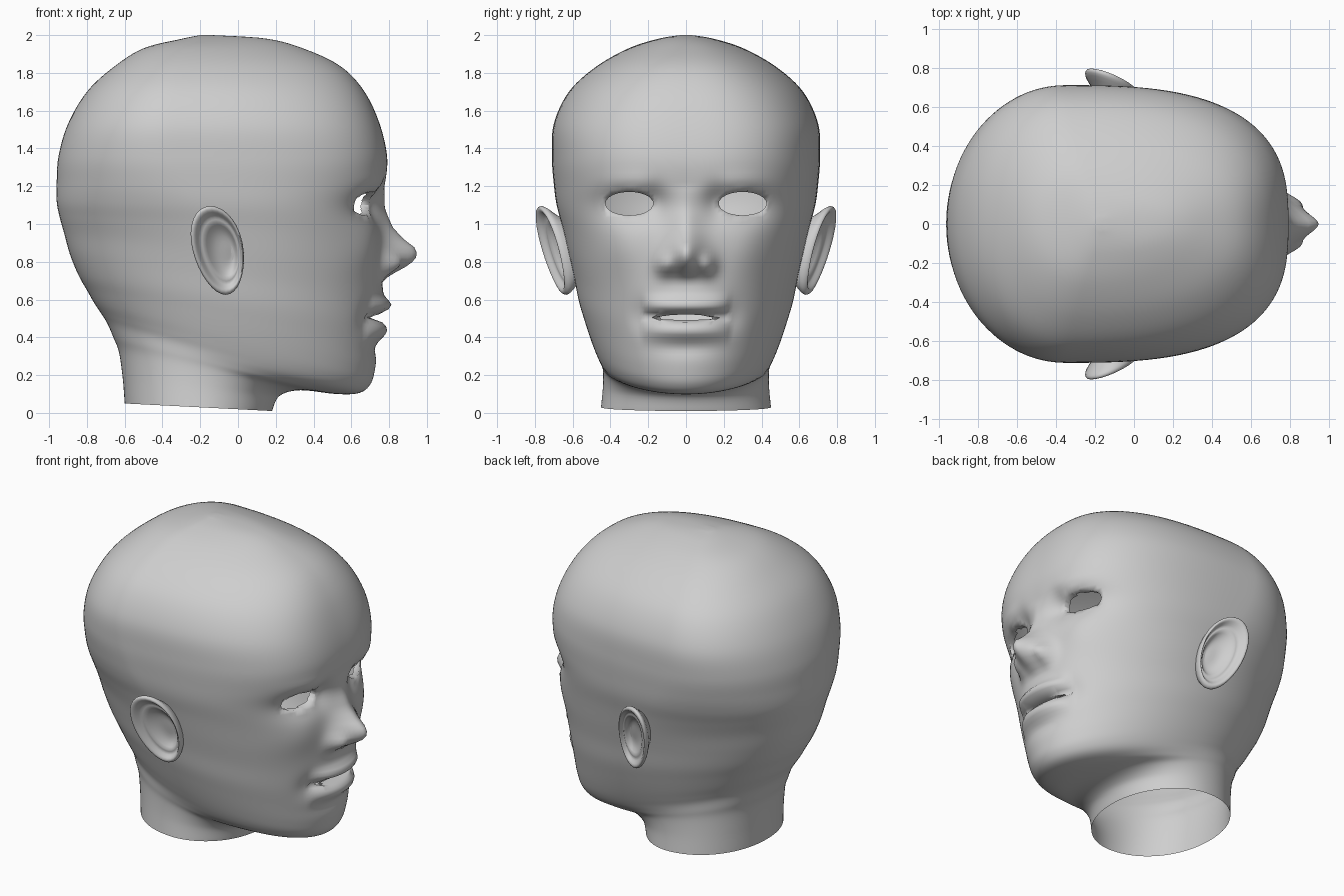
import bpy, bmesh, math

cube = bpy.data.objects.get("Cube")
if cube:
    bpy.data.objects.remove(cube, do_unlink=True)

skin = bpy.data.materials.new("plain grey")
skin.use_nodes = True
GREY = (0.62, 0.62, 0.62, 1)
skin.diffuse_color = GREY
for node in skin.node_tree.nodes:
    if node.type == 'BSDF_PRINCIPLED':
        node.inputs["Base Color"].default_value = GREY


def gauss(value, centre, spread):
    return math.exp(-((value - centre) / spread) ** 2)


def bump(y, z, cy, cz, sy, sz):
    """Soft bump repeated on both sides of the face."""
    return gauss(abs(y), cy, sy) * gauss(z, cz, sz)


def table(points, z):
    """Smoothly interpolated lookup, zero outside the table."""
    for (z0, h0), (z1, h1) in zip(points, points[1:]):
        if z0 <= z <= z1:
            return h0 + (h1 - h0) * (z - z0) / (z1 - z0)
    return 0


def spline(keys, steps):
    """Catmull-Rom interpolation through a list of tuples."""
    out = []
    for i in range(len(keys) - 1):
        a, b = keys[max(i - 1, 0)], keys[i]
        c, d = keys[i + 1], keys[min(i + 2, len(keys) - 1)]
        for k in range(steps):
            t = k / steps
            out.append([q + t * (r - p) / 2
                        + t * t * (2 * p - 5 * q + 4 * r - s) / 2
                        + t ** 3 * (3 * q - p - 3 * r + s) / 2
                        for p, q, r, s in zip(a, b, c, d)])
    return out + [list(keys[-1])]


def loft(bm, rings, flip=False):
    """Skin closed rings and cap the last one."""
    rows = [[bm.verts.new(p) for p in ring] for ring in rings]
    count = len(rows[0])
    for low, high in zip(rows, rows[1:]):
        for j in range(count):
            k = (j + 1) % count
            quad = [low[j], low[k], high[k], high[j]]
            bm.faces.new(quad[::-1] if flip else quad)
    bm.faces.new(rows[-1][::-1] if flip else rows[-1])


def finish(bm, name):
    mesh = bpy.data.meshes.new(name)
    bm.to_mesh(mesh)
    bm.free()
    mesh.materials.append(skin)
    mesh.polygons.foreach_set("use_smooth", [True] * len(mesh.polygons))
    obj = bpy.data.objects.new(name, mesh)
    bpy.context.collection.objects.link(obj)
    return obj


# Tilted head sections: back x, back z, front x, front z, widest x, half width
SECTIONS = [
    (-.60, .05, .18, .01, -.2, .45), (-.61, .18, .22, .09, -.2, .44),
    (-.63, .32, .33, .12, -.18, .44), (-.66, .40, .52, .10, -.15, .45),
    (-.69, .47, .64, .105, -.1, .465), (-.72, .52, .70, .15, -.08, .485),
    (-.76, .58, .725, .23, -.07, .51), (-.80, .65, .74, .35, -.06, .54),
    (-.845, .73, .755, .48, -.06, .57), (-.89, .84, .765, .62, -.08, .595),
    (-.92, .95, .765, .77, -.1, .625), (-.945, 1.04, .76, .93, -.15, .655),
    (-.96, 1.12, .75, 1.08, -.2, .685), (-.96, 1.22, .775, 1.2, -.27, .70),
    (-.95, 1.36, .79, 1.35, -.33, .71), (-.90, 1.53, .75, 1.53, -.35, .70),
    (-.80, 1.7, .67, 1.7, -.33, .62), (-.66, 1.83, .55, 1.83, -.3, .48),
    (-.50, 1.93, .37, 1.92, -.25, .31), (-.30, 1.98, .16, 1.98, -.2, .15),
    (-.20, 2, -.14, 2, -.17, .03)]

# Height of the nose ridge above the face
NOSE = [(.70, 0), (.735, .05), (.76, .10), (.79, .15), (.83, .185), (.87, .18),
        (.92, .115), (.98, .065), (1.08, .03), (1.2, 0)]


def features(y, z):
    """Forward displacement of the face: nose, sockets, lips, cheeks, chin."""
    width = .095 if z < .9 else .095 - .1 * min(z - .9, .25)
    d = table(NOSE, z) * math.exp(-abs(y / width) ** 1.8)
    d += .06 * bump(y, z, .115, .785, .045, .055)        # nostril wings
    d -= .05 * bump(y, z, .3, 1.1, .15, .09)             # eye sockets
    d -= .03 * bump(y, z, .16, 1.12, .06, .09)           # inner eye corners
    d += .015 * bump(y, z, .3, 1.22, .16, .05)           # brows
    d += .02 * bump(y, z, .34, .87, .13, .13)            # cheeks
    d -= .02 * bump(y, z, .24, .51, .06, .08)            # mouth corners
    d -= .015 * bump(y, z, 0, .34, .16, .04)             # groove under the lip
    lip = math.sqrt(max(0, 1 - (y / .23) ** 2))
    d += lip * (.05 * gauss(z, .57, .04) + .04 * gauss(z, .435, .045)
                - .06 * gauss(z, .51, .02))
    return d


COLUMNS = 144
head = bmesh.new()
rings = []
for xb, zb, xf, zf, xc, half in spline(SECTIONS, 6):
    ring = []
    for j in range(COLUMNS):
        s = 2 * math.pi * j / COLUMNS
        angle = s - .4 * math.sin(s)                     # denser at the face
        c, n = math.cos(angle), math.sin(angle)
        power = 2 + .8 * gauss(zf, 1.4, .55) if c > 0 else 2.1
        r = (abs(c) ** power + abs(n) ** power) ** (-1 / power)
        x = xc + c * r * (xf - xc if c > 0 else xc - xb)
        y = n * r * half
        z = zb + (zf - zb) * (x - xb) / (xf - xb)
        w = min(max((x - .3) / .25, 0), 1)
        ring.append((x + features(y, z) * w * w * (3 - 2 * w), y, z))
    rings.append(ring)
loft(head, rings)


def cut_hole(bm, cy, cz, a, b, depth):
    """Open an oval hole in the face and turn its rim inwards."""
    def radius(p):
        return math.hypot((p.y - cy) / a, (p.z - cz) / b)
    inside = [f for f in bm.faces if f.calc_center_median().x > .4
              and radius(f.calc_center_median()) < 1]
    touched = {e for f in inside for e in f.edges}
    bmesh.ops.delete(bm, geom=inside, context='FACES')
    rim = [e for e in touched if e.is_valid and e.is_boundary]
    for v in {v for e in rim for v in e.verts}:
        k = 1 / max(radius(v.co), .01)
        v.co.y = cy + (v.co.y - cy) * k
        v.co.z = cz + (v.co.z - cz) * k
    new = bmesh.ops.extrude_edge_only(bm, edges=rim)["geom"]
    for v in new:
        if isinstance(v, bmesh.types.BMVert):
            v.co.x -= depth


# Open eyes and parted lips
for side in (-1, 1):
    cut_hole(head, side * .3, 1.108, .127, .062, .04)
cut_hole(head, 0, .506, .18, .014, .05)
finish(head, "head")

# Ear: concentric rings from the hidden root over the rim into the bowl
EAR = [(.55, -.13), (.8, -.06), (.96, -.02), (1, 0), (.97, .015), (.9, .017),
       (.82, .002), (.74, -.012), (.64, -.012), (.5, -.035), (.32, -.05), (.1, -.05)]
ear = bmesh.new()
rings = []
for scale, lift in spline(EAR, 2):
    ring = []
    for j in range(32):
        t = 2 * math.pi * j / 32
        u, v = scale * math.cos(t), scale * math.sin(t)
        x = -.105 + .135 * u * (1 + .12 * v) - .04 * v + .05 * (1 - scale)
        z = .86 + .235 * v
        y = .7 - .35 * (x + .105) + .22 * (z - .86) + lift
        ring.append((x, y, z))
    rings.append(ring)
loft(ear, rings, flip=True)
ears = finish(ear, "ears")
mirror = ears.modifiers.new("both sides", 'MIRROR')
mirror.use_axis = (False, True, False)
